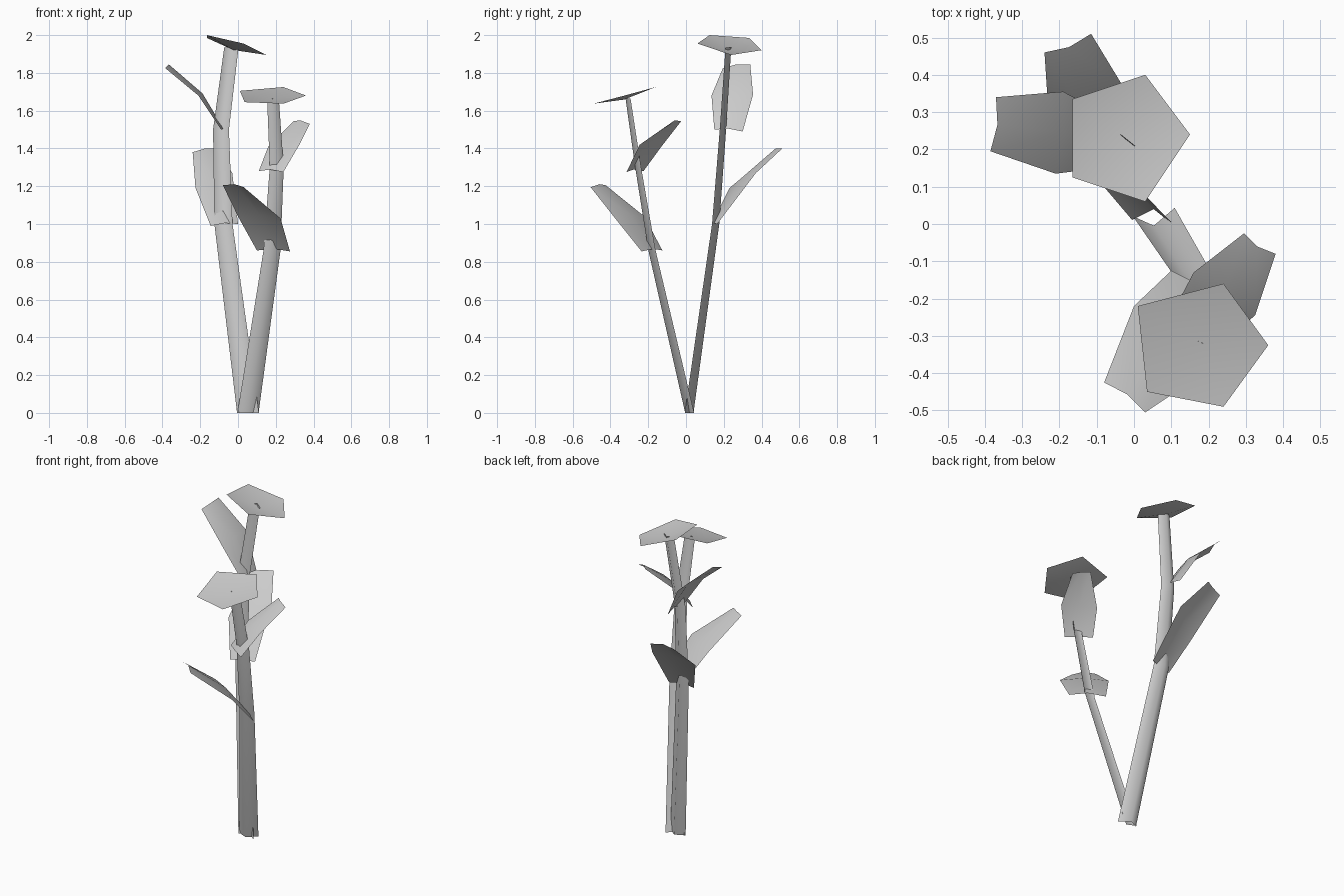
import bpy
from mathutils import Vector

cube = bpy.data.objects.get("Cube")
if cube:
    bpy.data.objects.remove(cube, do_unlink=True)

# One plain grey for the whole plant
grey = bpy.data.materials.new("plain_grey")
grey.use_nodes = True
colour = (0.6, 0.6, 0.6, 1)
grey.diffuse_color = colour
grey.node_tree.nodes["Principled BSDF"].inputs["Base Color"].default_value = colour


def add_mesh(name, points, faces):
    """Make a smooth-shaded open surface."""
    mesh = bpy.data.meshes.new(name)
    mesh.from_pydata([tuple(p) for p in points], [], faces)
    mesh.materials.append(grey)
    mesh.shade_smooth()
    obj = bpy.data.objects.new(name, mesh)
    bpy.context.collection.objects.link(obj)
    return obj


def strip(name, rows):
    """Join rows of three points into a creased strip whose faces point up."""
    faces = []
    for r in range(len(rows) - 1):
        for c in range(2):
            a = r * 3 + c
            faces.append((a, a + 1, a + 4, a + 3))
    return add_mesh(name, [p for row in rows for p in row], faces)


def stem(name, path, ridge, twist):
    """V-shaped stem: path gives the wing line's centre and half width."""
    rows = []
    for x, y, z, half in path:
        centre = Vector((x, y, z))
        wing = Vector((half, half * twist, 0))
        row = [centre - wing, centre + Vector((0, ridge * half, 0)), centre + wing]
        rows.append(row if ridge < 0 else row[::-1])
    return strip(name, rows)


def leaf(name, pairs, sag=0.015):
    """Leaf from left and right edge points at base, middle and tip."""
    edges = [(Vector(a), Vector(b)) for a, b in pairs]
    across = edges[1][1] - edges[1][0]
    along = edges[2][0] + edges[2][1] - edges[0][0] - edges[0][1]
    normal = across.cross(along).normalized()
    return strip(name, [(a, (a + b) / 2 - normal * sag, b) for a, b in edges])


def flower(name, rim, dip):
    """Shallow five-sided dish."""
    rim = [Vector(p) for p in rim]
    n = len(rim)
    centre = sum(rim, Vector()) / n - Vector((0, 0, dip))
    return add_mesh(name, rim + [centre], [(i, (i + 1) % n, n) for i in range(n)])


# Stems
stem("tall_stem", [(0.053, 0.002, 0, 0.058), (-0.077, 0.145, 1, 0.048),
                   (-0.09, 0.185, 1.5, 0.042), (-0.035, 0.215, 1.935, 0.038)],
     0.65, -0.15)
stem("short_stem", [(0.053, 0.032, 0, 0.056), (0.18, -0.17, 0.86, 0.045),
                    (0.205, -0.245, 1.3, 0.037), (0.185, -0.3, 1.665, 0.031)],
     -0.65, 0.2)

# Flower heads
flower("tall_flower", [(0.15, 0.24, 1.895), (0.03, 0.4, 1.92), (-0.165, 0.335, 1.985),
                       (-0.165, 0.125, 2), (0.03, 0.06, 1.955)], 0.03)
flower("short_flower", [(0.36, -0.325, 1.68), (0.24, -0.16, 1.725), (0.01, -0.22, 1.705),
                        (0.035, -0.45, 1.645), (0.24, -0.49, 1.637)], 0.02)

# Leaves
leaf("tall_lower_leaf", [((0, 0.165, 1), (-0.145, 0.13, 0.99)),
                         ((-0.03, 0.37, 1.27), (-0.225, 0.23, 1.19)),
                         ((-0.115, 0.51, 1.4), (-0.24, 0.46, 1.38))])
leaf("tall_upper_leaf", [((-0.085, 0.3, 1.49), (-0.09, 0.15, 1.5)),
                         ((-0.19, 0.355, 1.685), (-0.21, 0.135, 1.68)),
                         ((-0.37, 0.34, 1.845), (-0.385, 0.195, 1.825))])
leaf("short_lower_leaf", [((0.1, -0.125, 0.86), (0.275, -0.235, 0.855)),
                          ((0, -0.22, 1.04), (0.225, -0.375, 1.03)),
                          ((-0.08, -0.425, 1.205), (0.03, -0.505, 1.195))])
leaf("short_upper_leaf", [((0.24, -0.315, 1.275), (0.11, -0.225, 1.28)),
                          ((0.325, -0.245, 1.42), (0.16, -0.13, 1.41)),
                          ((0.38, -0.08, 1.53), (0.295, -0.025, 1.545))])
